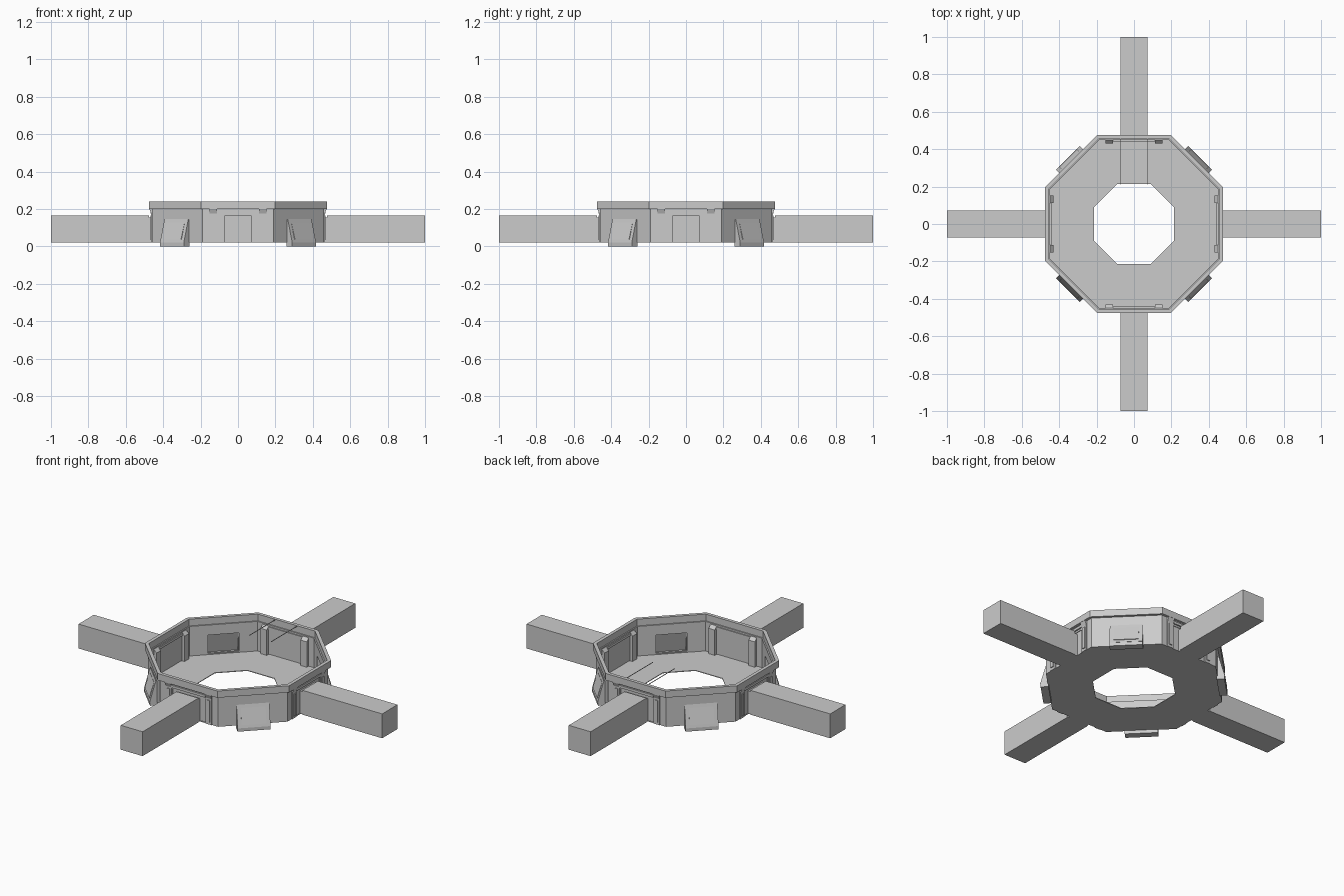
import bpy
import bmesh
from math import tan, pi
from mathutils import Matrix, Vector

if "Cube" in bpy.data.objects:
    bpy.data.objects.remove(bpy.data.objects["Cube"], do_unlink=True)

grey = bpy.data.materials.new("plain_grey")
grey.use_nodes = True
colour = (0.6, 0.6, 0.6, 1)
grey.diffuse_color = colour
grey.node_tree.nodes["Principled BSDF"].inputs["Base Color"].default_value = colour

TAN = tan(pi / 8)
CARDINAL = (0, 2, 4, 6)
DIAGONAL = (1, 3, 5, 7)
FLOOR = 0.02


def finish(name, bm):
    bmesh.ops.recalc_face_normals(bm, faces=bm.faces)
    mesh = bpy.data.meshes.new(name)
    bm.to_mesh(mesh)
    bm.free()
    mesh.materials.append(grey)
    obj = bpy.data.objects.new(name, mesh)
    bpy.context.collection.objects.link(obj)
    return obj


def prism(bm, lower, upper, side):
    """Solid between two matching outlines of (along, outward, height), turned to one side."""
    turn = Matrix.Rotation(side * pi / 4, 3, "Z")
    # local frame: along = x, outward = -y
    a, b = [[bm.verts.new(turn @ Vector((u, -d, z))) for u, d, z in ring]
            for ring in (lower, upper)]
    bm.faces.new(a)
    bm.faces.new(b)
    for i in range(len(a)):
        j = (i + 1) % len(a)
        bm.faces.new((a[i], a[j], b[j], b[i]))


def plan(bm, outline, z0, z1, side):
    prism(bm, [(u, d, z0) for u, d in outline], [(u, d, z1) for u, d in outline], side)


def section(bm, outline, u0, u1, side):
    prism(bm, [(u0, d, z) for d, z in outline], [(u1, d, z) for d, z in outline], side)


def box(bm, u0, u1, d0, d1, z0, z1, side):
    plan(bm, [(u0, d0), (u1, d0), (u1, d1), (u0, d1)], z0, z1, side)


def ring(name, inner, outer, z0, z1):
    """Octagonal ring with the given inner and outer apothems."""
    bm = bmesh.new()
    loops = []
    for d, z in ((inner, z0), (outer, z0), (outer, z1), (inner, z1)):
        loops.append([bm.verts.new(Matrix.Rotation(k * pi / 4, 3, "Z") @ Vector((d * TAN, -d, z)))
                      for k in range(8)])
    for a, b in zip(loops, loops[1:] + loops[:1]):
        for k in range(8):
            n = (k + 1) % 8
            bm.faces.new((a[k], a[n], b[n], b[k]))
    return finish(name, bm)


# Octagonal floor, wall header and overhanging rim
ring("floor", 0.215, 0.46, FLOOR, FLOOR + 0.004)
W0, W1 = 0.448, 0.46
ring("wall_header", W0, W1, 0.165, 0.2)
ring("rim", 0.455, 0.475, 0.2, 0.24)

# Lower walls beside the doorways and hatch openings
bm = bmesh.new()
for side in range(8):
    half = 0.11 if side in CARDINAL else 0.085
    for s in (-1, 1):
        plan(bm, [(s * half, W0), (s * W0 * TAN, W0), (s * W1 * TAN, W1), (s * half, W1)],
             FLOOR, 0.165, side)
    if side in DIAGONAL:
        box(bm, -half, half, W0, W1, 0.14, 0.165, side)
        box(bm, -half, half, W0, W1, FLOOR, 0.03, side)
finish("walls", bm)

# Four corridors with narrower necks at the wall
bm = bmesh.new()
for side in CARDINAL:
    box(bm, -0.072, 0.072, 0.475, 1.0, FLOOR, 0.165, side)
finish("corridors", bm)
bm = bmesh.new()
for side in CARDINAL:
    box(bm, -0.068, 0.068, 0.452, 0.476, FLOOR, 0.155, side)
finish("corridor_necks", bm)

# Door leaves, door pillars with sloped caps, and lintel bars
bm = bmesh.new()
for side in CARDINAL:
    box(bm, -0.11, 0.11, 0.45, 0.456, FLOOR, 0.165, side)
finish("door_leaves", bm)

pillar = [(0.43, FLOOR), (0.43, 0.175), (0.455, 0.2), (0.474, 0.2), (0.464, 0.175), (0.464, FLOOR)]
bm = bmesh.new()
for side in CARDINAL:
    for s in (-1, 1):
        section(bm, pillar, s * 0.112, s * 0.152, side)
        box(bm, s * 0.122, s * 0.142, 0.46, 0.469, 0.035, 0.165, side)
finish("door_pillars", bm)

bm = bmesh.new()
for side in CARDINAL:
    box(bm, -0.112, 0.112, 0.442, 0.468, 0.175, 0.19, side)
finish("lintel_bars", bm)

# Slanted hatches on the diagonal walls: panel, raised plate, cheeks, sill tray
panel = [(0.458, 0.14), (0.466, 0.145), (0.5, FLOOR), (0.49, FLOOR)]
plate = [(0.468, 0.125), (0.472, 0.127), (0.499, 0.037), (0.494, 0.035)]
cheek = [(0.458, 0.14), (0.49, FLOOR), (0.458, FLOOR)]
bm = bmesh.new()
for side in DIAGONAL:
    section(bm, panel, -0.09, 0.09, side)
finish("hatch_panels", bm)
bm = bmesh.new()
for side in DIAGONAL:
    section(bm, plate, -0.068, 0.068, side)
finish("hatch_plates", bm)
bm = bmesh.new()
for side in DIAGONAL:
    for s in (-1, 1):
        section(bm, cheek, s * 0.084, s * 0.09, side)
finish("hatch_cheeks", bm)
bm = bmesh.new()
for side in DIAGONAL:
    box(bm, -0.09, 0.09, 0.455, 0.498, 0, FLOOR, side)
finish("hatch_trays", bm)

# Thin rails reaching inward from the rear rim
bm = bmesh.new()
for s in (-1, 1):
    box(bm, s * 0.07, s * 0.073, 0.21, 0.474, 0.237, 0.24, 4)
finish("rear_rails", bm)
